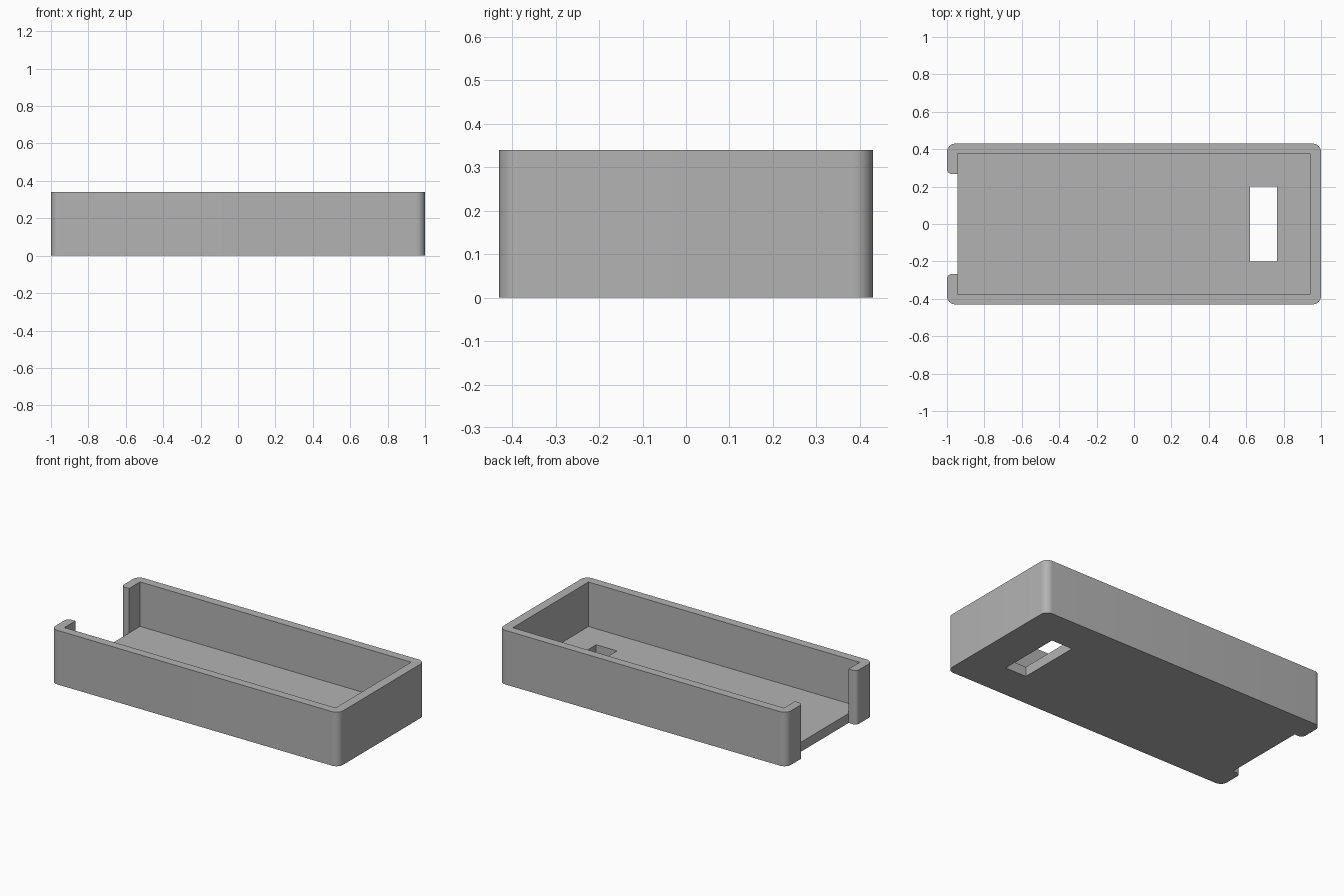
import bpy, bmesh
from math import cos, sin, pi, radians
from mathutils import Vector

cube = bpy.data.objects.get("Cube")
if cube:
    bpy.data.objects.remove(cube, do_unlink=True)

LENGTH, WIDTH, HEIGHT = 1.0, 0.43, 0.34      # half length, half width, full height
FLOOR = 0.06
LEFT_IN, RIGHT_IN, SIDE_IN = -0.945, 0.942, 0.376
GAP = 0.267                                  # half width of the open end
STEPS = 10

grey = bpy.data.materials.new("plain_grey")
grey.use_nodes = True
colour = (0.45, 0.45, 0.45, 1)
grey.diffuse_color = colour
grey.node_tree.nodes["Principled BSDF"].inputs["Base Color"].default_value = colour


def rounded(corners):
    """Polygon from (x, y, radius) corners with filleted right angles."""
    pts = []
    for i, (x, y, r) in enumerate(corners):
        p = Vector((x, y))
        if r == 0:
            pts.append(p)
            continue
        a = (Vector(corners[i - 1][:2]) - p).normalized()
        b = (Vector(corners[(i + 1) % len(corners)][:2]) - p).normalized()
        centre = p + (a + b) * r
        for k in range(STEPS + 1):
            t = pi / 2 * k / STEPS
            pts.append(centre - b * r * cos(t) - a * r * sin(t))
    return pts


def prism(name, pts, z0, z1):
    """Extrude a counter-clockwise polygon from z0 to z1."""
    bm = bmesh.new()
    base = bm.faces.new([bm.verts.new((p[0], p[1], z0)) for p in pts])
    top = bmesh.ops.extrude_face_region(bm, geom=[base])["geom"]
    bmesh.ops.translate(bm, vec=(0, 0, z1 - z0),
                        verts=[v for v in top if isinstance(v, bmesh.types.BMVert)])
    bmesh.ops.recalc_face_normals(bm, faces=bm.faces)
    mesh = bpy.data.meshes.new(name)
    bm.to_mesh(mesh)
    bm.free()
    obj = bpy.data.objects.new(name, mesh)
    bpy.context.collection.objects.link(obj)
    return obj


def cut(target, cutter):
    """Subtract the cutter and remove it."""
    cutter.hide_render = True
    mod = target.modifiers.new("cut", "BOOLEAN")
    mod.operation, mod.solver, mod.object = "DIFFERENCE", "EXACT", cutter
    bpy.context.view_layer.objects.active = target
    bpy.ops.object.modifier_apply(modifier=mod.name)
    bpy.data.objects.remove(cutter, do_unlink=True)


# Outer body with rounded corners and a notch through the open end
half = [(LENGTH, WIDTH, 0.045), (-LENGTH, WIDTH, 0.045),
        (-LENGTH, GAP, 0.027), (LEFT_IN, GAP, 0)]
outline = half + [(x, -y, r) for x, y, r in reversed(half)]
tray = prism("open_ended_tray", rounded(outline), 0, HEIGHT)
tray.data.materials.append(grey)

# Hollow interior above the floor, running out through the notch
inner = [(RIGHT_IN, SIDE_IN), (LEFT_IN, SIDE_IN), (LEFT_IN, GAP - 0.02), (-1.1, GAP - 0.02)]
cavity = inner + [(x, -y) for x, y in reversed(inner)]
cut(tray, prism("cavity_cutter", cavity, FLOOR, HEIGHT + 0.1))

# Rectangular window through the floor
window = [(0.62, -0.2), (0.765, -0.2), (0.765, 0.2), (0.62, 0.2)]
cut(tray, prism("window_cutter", window, -0.1, FLOOR + 0.1))

bpy.ops.object.select_all(action="DESELECT")
tray.select_set(True)
bpy.context.view_layer.objects.active = tray
bpy.ops.object.shade_smooth_by_angle(angle=radians(30))
